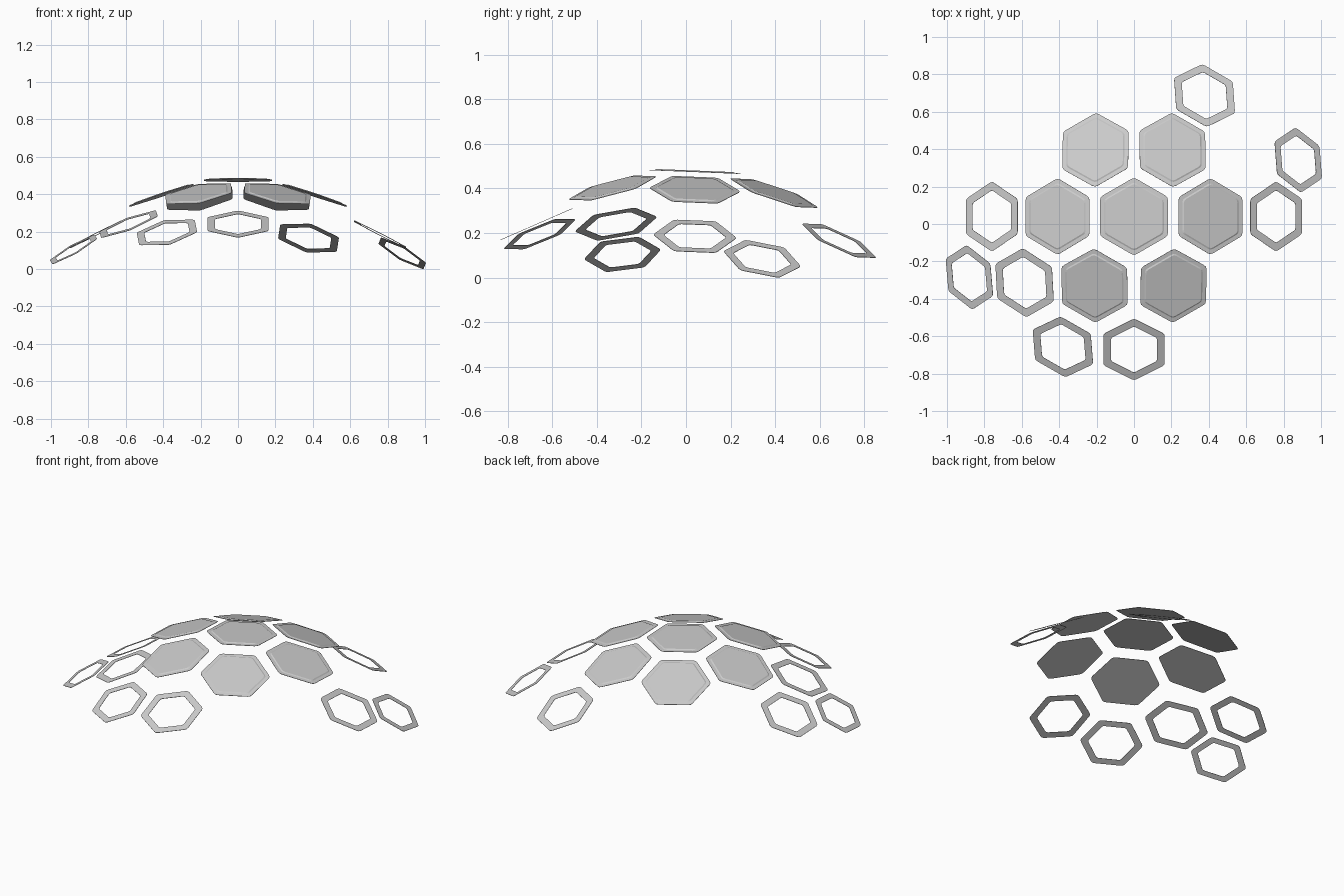
import bpy, bmesh
from math import sin, cos, asin, pi, hypot
from mathutils import Vector

if "Cube" in bpy.data.objects:
    bpy.data.objects.remove(bpy.data.objects["Cube"])

APEX = Vector((0, 0.04))   # plan position of the dome's crown
CURVE = 1.24               # dome radius used for foreshortening
TOP = 0.476
TILT = 0.04                # whole shell leans back slightly


def hex_profile(r):
    """Pointy-top hexagon with softly clipped corners."""
    pts = []
    c = [Vector((r * sin(i * pi / 3), r * cos(i * pi / 3))) for i in range(6)]
    for i in range(6):
        a = c[i].lerp(c[i - 1], 0.08)
        b = c[i].lerp(c[(i + 1) % 6], 0.08)
        pts += [a, (a + b) / 2 * 0.5 + c[i] * 0.5, b]
    return pts


def place(p, h, centre, zc, slope):
    """Lay a flat hex point onto the dome, squeezed along the radial direction."""
    off = Vector(centre) - APEX
    d = off.length
    e = off / d if d > 1e-4 else Vector((1, 0))
    t = Vector((-e.y, e.x))
    ang = asin(d / CURVE)
    radial = p.dot(e) * cos(ang)
    tang = p.dot(t) * (sin(ang) / ang if ang > 1e-4 else 1)
    q = Vector(centre) + e * radial + t * tang
    z = zc - slope * radial - TILT * (q.y - APEX.y)
    n = Vector((e.x * slope, e.y * slope, 1)).normalized()
    return Vector((q.x, q.y, z)) + n * h


def loft(name, loops, closed, centre, zc, slope):
    """Join scaled hexagon loops (radius, height); cap the ends or close into a ring."""
    bm = bmesh.new()
    rows = [[bm.verts.new(place(p, h, centre, zc, slope)) for p in hex_profile(r)]
            for r, h in loops]
    n = len(rows[0])
    for k in range(len(rows) if closed else len(rows) - 1):
        a, b = rows[k], rows[(k + 1) % len(rows)]
        for i in range(n):
            j = (i + 1) % n
            bm.faces.new((a[i], a[j], b[j], b[i]))
    if not closed:
        bm.faces.new(rows[0])
        bm.faces.new(rows[-1])
    bmesh.ops.recalc_face_normals(bm, faces=bm.faces)
    me = bpy.data.meshes.new(name)
    bm.to_mesh(me)
    bm.free()
    ob = bpy.data.objects.new(name, me)
    bpy.context.collection.objects.link(ob)


# Solid panels: crown and its six neighbours, each with a low raised field
R = 0.209
panels = [(0, 0.04)]
for s in (-1, 1):
    panels += [(s * 0.409, 0.04), (s * 0.206, 0.396), (s * 0.211, -0.33)]
for i, c in enumerate(panels):
    d = hypot(c[0], c[1] - APEX.y)
    loft(f"solid_panel_{i + 1}",
         [(R, -0.002), (R, 0), (R * 0.88, 0.001), (R * 0.84, 0.005)], False,
         c, TOP - 0.48 * d * d, 0.333 * d / 0.406)

# Open hexagon frames scattered around the edge
F = 0.202
frames = [(-0.76, 0.04), (0.76, 0.04), (-0.585, -0.314), (-0.88, -0.285),
          (-0.38, -0.657), (0, -0.671), (0.377, 0.687), (0.878, 0.342)]
for i, c in enumerate(frames):
    d = hypot(c[0], c[1] - APEX.y)
    loft(f"open_frame_{i + 1}",
         [(F, -0.001), (F, 0.001), (F * 0.75, 0.001), (F * 0.75, -0.001)], True,
         c, TOP - 0.253 - 0.53 * (d - 0.69), 0.67 * d)

# Rest the lowest corner on the ground
objs = [o for o in bpy.data.objects if o.type == 'MESH']
low = min(v.co.z for o in objs for v in o.data.vertices)
for o in objs:
    for v in o.data.vertices:
        v.co.z -= low
